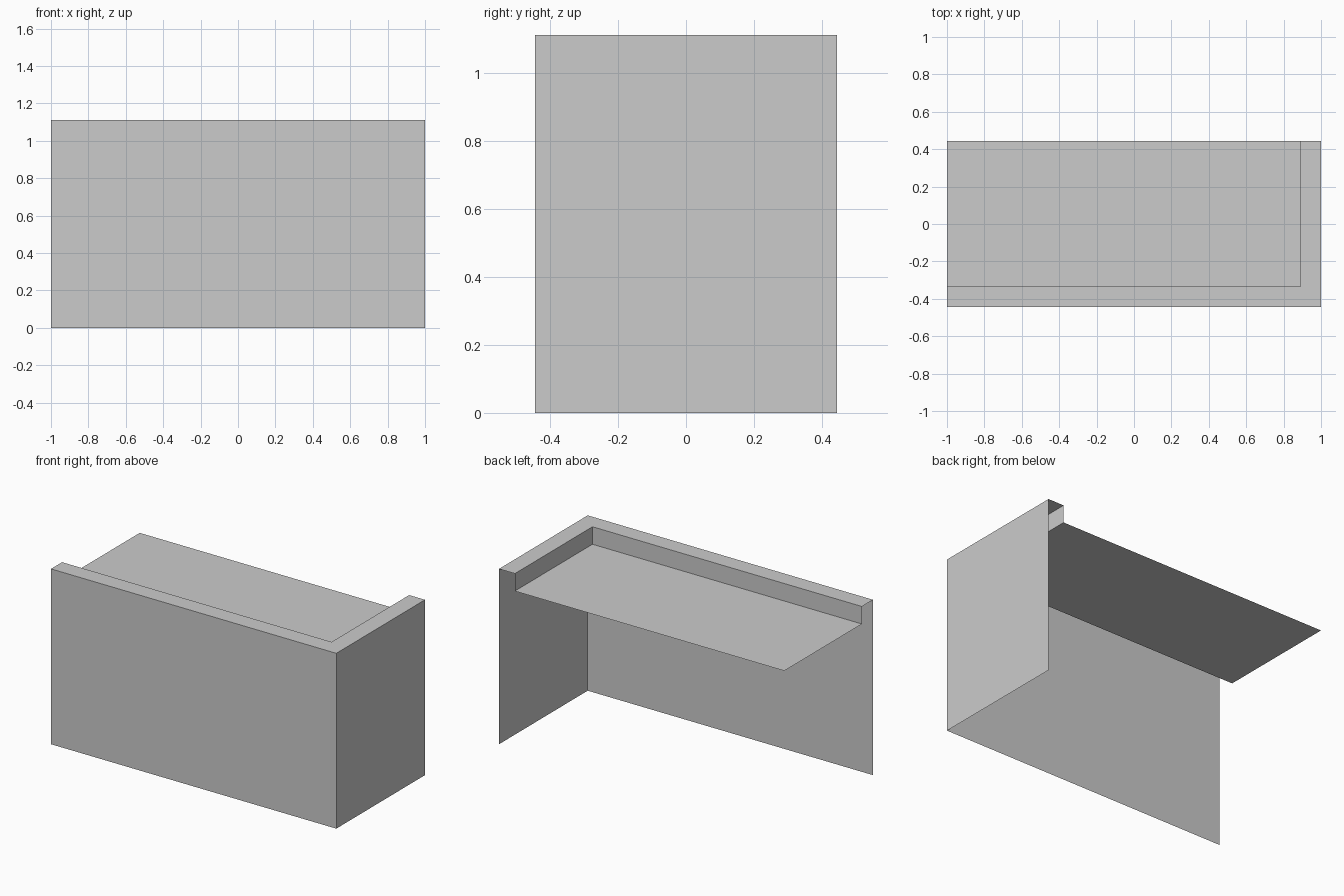
import bpy

if "Cube" in bpy.data.objects:
    bpy.data.objects.remove(bpy.data.objects["Cube"])

HALF_X, HALF_Y, TOP = 1.0, 0.444, 1.111
RIM, COUNTER_Z = 0.111, 1.0


def add_mesh(name, verts, faces):
    mesh = bpy.data.meshes.new(name)
    mesh.from_pydata(verts, [], faces)
    obj = bpy.data.objects.new(name, mesh)
    bpy.context.collection.objects.link(obj)
    return obj


def corner_row(inset, z):
    """L-shaped path along the front and right side, open at the left and back ends."""
    x, y = HALF_X - inset, -HALF_Y + inset
    return [(-HALF_X, y, z), (x, y, z), (x, HALF_Y, z)]


def corner_strip(name, lower, upper):
    """Skin two L-shaped paths, each given as (inset, height)."""
    verts = corner_row(*lower) + corner_row(*upper)
    return add_mesh(name, verts, [(i, i + 1, i + 4, i + 3) for i in range(2)])


# Outer panels, the raised rim on top and the short drop to the counter
corner_strip("outer_panels", (0, 0), (0, TOP))
corner_strip("raised_rim", (0, TOP), (RIM, TOP))
corner_strip("inner_lip", (RIM, TOP), (RIM, COUNTER_Z))

# Thin counter surface, open underneath
x, y = HALF_X - RIM, -HALF_Y + RIM
add_mesh("counter_top",
         [(-HALF_X, y, COUNTER_Z), (x, y, COUNTER_Z),
          (x, HALF_Y, COUNTER_Z), (-HALF_X, HALF_Y, COUNTER_Z)],
         [(0, 1, 2, 3)])
